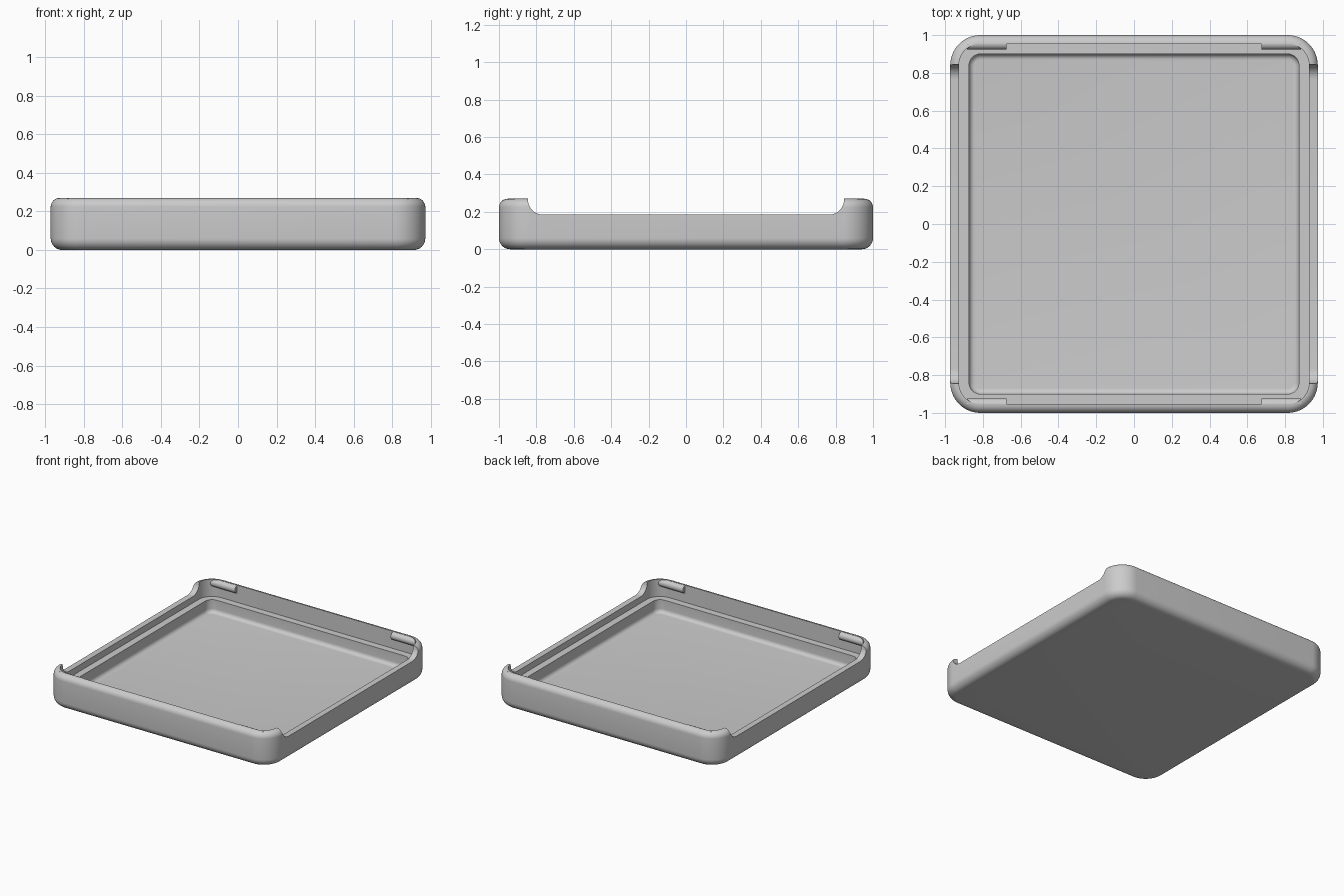
import bpy, bmesh, math

cube = bpy.data.objects.get("Cube")
if cube:
    bpy.data.objects.remove(cube, do_unlink=True)

HALF_X, HALF_Y, HEIGHT, CORNER = 0.973, 1.0, 0.27, 0.16
WALL, LEDGE_IN, LEDGE_Z, FLOOR_Z = 0.046, 0.10, 0.135, 0.035
NOTCH_Y, NOTCH_Z, NOTCH_R = 0.845, 0.185, 0.08

grey = bpy.data.materials.new("plain_grey")
grey.use_nodes = True
colour = (0.6, 0.6, 0.6, 1)
grey.diffuse_color = colour
grey.node_tree.nodes["Principled BSDF"].inputs["Base Color"].default_value = colour


def make_object(name, bm):
    bmesh.ops.recalc_face_normals(bm, faces=bm.faces)
    mesh = bpy.data.meshes.new(name)
    bm.to_mesh(mesh)
    bm.free()
    mesh.materials.append(grey)
    obj = bpy.data.objects.new(name, mesh)
    bpy.context.collection.objects.link(obj)
    return obj


def arc(cx, cy, r, start, end, steps):
    angles = [math.radians(start + (end - start) * i / steps) for i in range(steps + 1)]
    return [(cx + r * math.cos(a), cy + r * math.sin(a)) for a in angles]


def rounded_loop(bm, inset, z):
    r = CORNER - inset
    cx, cy = HALF_X - CORNER, HALF_Y - CORNER
    corners = [(cx, cy), (-cx, cy), (-cx, -cy), (cx, -cy)]
    return [bm.verts.new((x, y, z)) for k, (px, py) in enumerate(corners)
            for x, y in arc(px, py, r, 90 * k, 90 * k + 90, 14)]


def extrude_x(name, profile, x0, x1):
    """Prism along x from a closed (y, z) profile."""
    bm = bmesh.new()
    ends = [[bm.verts.new((x, y, z)) for y, z in profile] for x in (x0, x1)]
    for end in ends:
        bm.faces.new(end)
    for i in range(len(profile)):
        j = (i + 1) % len(profile)
        bm.faces.new((ends[0][i], ends[0][j], ends[1][j], ends[1][i]))
    return make_object(name, bm)


def smooth(obj):
    bpy.ops.object.select_all(action='DESELECT')
    obj.select_set(True)
    bpy.context.view_layer.objects.active = obj
    bpy.ops.object.shade_smooth_by_angle(angle=math.radians(30))


# Tray shell: (inset, height) section swept round the rounded rectangle
section = arc(0.06, 0.06, 0.06, 270, 180, 8)
section += arc(WALL, HEIGHT - WALL, WALL, 180, 90, 8)
section += [(WALL, LEDGE_Z), (LEDGE_IN, LEDGE_Z)]
section += arc(LEDGE_IN + 0.03, FLOOR_Z + 0.03, 0.03, 180, 270, 6)
bm = bmesh.new()
loops = [rounded_loop(bm, d, z) for d, z in section]
for a, b in zip(loops, loops[1:]):
    for i in range(len(a)):
        j = (i + 1) % len(a)
        bm.faces.new((a[i], a[j], b[j], b[i]))
bm.faces.new(loops[0])
bm.faces.new(loops[-1])
tray = make_object("tray_shell", bm)

# Long side openings with curved ends
profile = arc(-NOTCH_Y + NOTCH_R, NOTCH_Z + NOTCH_R, NOTCH_R, 180, 270, 10)
profile += arc(NOTCH_Y - NOTCH_R, NOTCH_Z + NOTCH_R, NOTCH_R, 270, 360, 10)
profile += [(NOTCH_Y, 0.5), (-NOTCH_Y, 0.5)]
cutter = extrude_x("side_opening_cutter", profile, -1.2, 1.2)
cutter.hide_render = True
cut = tray.modifiers.new("side_openings", 'BOOLEAN')
cut.operation = 'DIFFERENCE'
cut.solver = 'EXACT'
cut.object = cutter
bpy.context.view_layer.objects.active = tray
bpy.ops.object.modifier_apply(modifier=cut.name)
bpy.data.objects.remove(cutter, do_unlink=True)
smooth(tray)

# Rounded retaining clips inside the front and back walls
for sy, end in ((-1, "front"), (1, "back")):
    for sx, side in ((-1, "right"), (1, "left")):
        half_round = [(sy * y, z) for y, z in
                      arc(HALF_Y - WALL, 0.238, 0.03, 90, 270, 12)]
        smooth(extrude_x(f"{end}_{side}_clip", half_round, sx * 0.675, sx * 0.885))
